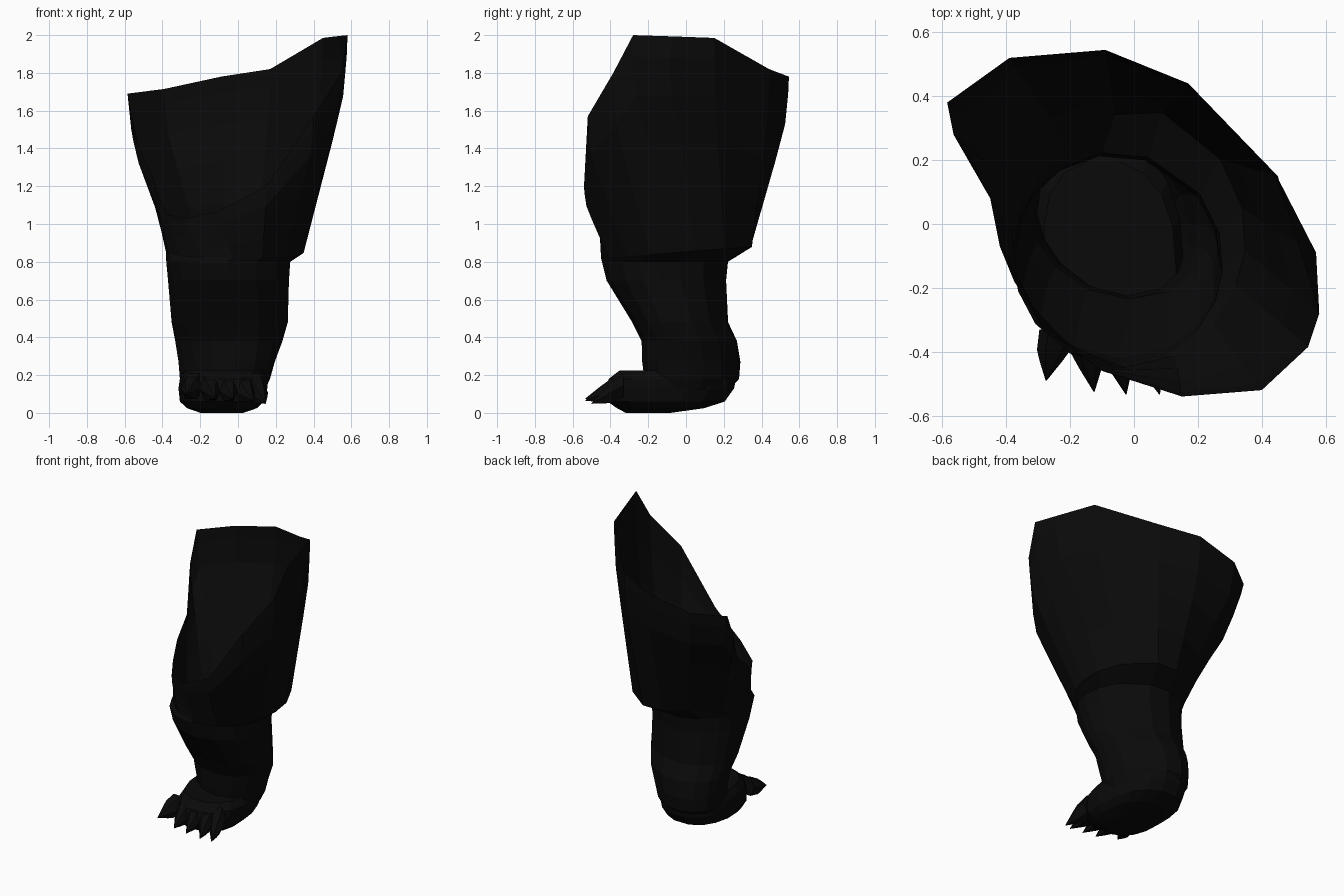
import bpy, bmesh, math
from mathutils import Vector

if "Cube" in bpy.data.objects:
    bpy.data.objects.remove(bpy.data.objects["Cube"])

mat = bpy.data.materials.new("near black fur")
mat.diffuse_color = (0.003, 0.003, 0.003, 1)
mat.use_nodes = True
mat.node_tree.nodes["Principled BSDF"].inputs["Base Color"].default_value = mat.diffuse_color


def make(name, rings, cap_start=False, cap_end=False):
    """Loft flat-shaded faces through closed rings of points."""
    bm = bmesh.new()
    loops = [[bm.verts.new(p) for p in r] for r in rings]
    n = len(loops[0])
    for a, b in zip(loops, loops[1:]):
        for i in range(n):
            j = (i + 1) % n
            bm.faces.new((a[i], a[j], b[j], b[i]))
    if cap_start:
        bm.faces.new(loops[0])
    if cap_end:
        bm.faces.new(loops[-1])
    bmesh.ops.recalc_face_normals(bm, faces=bm.faces)
    me = bpy.data.meshes.new(name)
    bm.to_mesh(me)
    bm.free()
    me.materials.append(mat)
    ob = bpy.data.objects.new(name, me)
    bpy.context.collection.objects.link(ob)
    return ob


def oval(z, x0, x1, y0, y1, shear, angles, power=1.0):
    """Oval ring inside the given bounds; shear slides the back to the left."""
    def s(v):
        return math.copysign(abs(v) ** power, v)
    rx, ry = (x1 - x0) / 2, (y1 - y0) / 2
    return [Vector(((x0 + x1) / 2 + rx * s(math.cos(a)) - shear * ry * s(math.sin(a)),
                    (y0 + y1) / 2 + ry * s(math.sin(a)), z))
            for a in angles]


# Slanted open rim of the thigh, clockwise from the back left corner
rim = [Vector(p) for p in (
    (-.585, .38, 1.69), (-.39, .52, 1.715), (-.09, .545, 1.78), (.17, .44, 1.82),
    (.45, .15, 1.985), (.515, -.065, 1.993), (.58, -.28, 2.0), (.545, -.385, 1.8),
    (.4, -.52, 1.57), (.15, -.54, 1.2), (-.1, -.46, 1.07), (-.28, -.33, 1.03),
    (-.375, -.18, 1.05), (-.42, -.07, 1.14), (-.45, .08, 1.25), (-.565, .28, 1.5))]
angles = []
for k, p in enumerate(rim):
    a = math.atan2(p.y + .04, p.x + .02)
    if k > 12 and a > 0:
        a -= 2 * math.pi
    even = math.radians(143 - 22.5 * k)
    angles.append((a + even) / 2)

# Overhanging hem at the knee, tucked in at the back left
hem = oval(.85, -.385, .35, -.45, .37, 0, angles, 1.06)
for p, a in zip(hem, angles):
    p.z += .03 * math.sin(a)
    tuck = max(0, -math.cos(a)) * max(0, math.sin(a))
    p.x *= 1 - .1 * tuck
    p.y *= 1 - .5 * tuck

# Thigh shell swelling from the hem to the rim
thigh = []
for t, f in ((0, 0), (.25, .32), (.5, .64), (.72, .9), (.9, .98), (1, 1)):
    ring = []
    for k, (h, r) in enumerate(zip(hem, rim)):
        slack = .1 * math.sin(math.pi * t) if r.x < -.5 else 0
        p = h.lerp(r, f - slack)
        p.z = h.z + (r.z - h.z) * t
        if k == 5 and .6 < t < 1:       # outer hip bulge
            p += Vector((.065, -.03, 0)) * t
        ring.append(p)
    thigh.append(ring)

# Shin rings: height, bounds and shear, ankle to knee
shin = [oval(*s, angles) for s in (
    (.12, -.28, .14, -.20, .23, .15),
    (.18, -.305, .165, -.22, .283, .2),
    (.27, -.312, .19, -.232, .29, .2),
    (.38, -.33, .232, -.235, .272, .17),
    (.48, -.35, .262, -.285, .225, .12),
    (.70, -.37, .27, -.42, .215, .05),
    (.80, -.38, .278, -.445, .225, .02))]
make("leg", shin + thigh)

# Foot: flat sole, rounded heel, broad front
even = [math.tau * (i + .5) / 16 for i in range(16)]
foot = [oval(*f, even, .85) for f in (
    (0, -.20, .03, -.32, -.08, 0),
    (.025, -.27, .10, -.37, .10, .05),
    (.06, -.305, .135, -.42, .21, .08),
    (.13, -.312, .152, -.43, .26, .08),
    (.18, -.305, .155, -.415, .27, .08),
    (.225, -.28, .13, -.355, .20, .08))]
make("foot", foot, True, True)

# Toes ending in pointed claws: base x, tip x, tip y, tip z
for i, (bx, tx, ty, tz) in enumerate((
        (-.235, -.275, -.49, .10), (-.155, -.125, -.525, .08),
        (-.07, -.025, -.533, .075), (.01, .08, -.533, .065),
        (.08, .145, -.50, .05))):
    base, tip = Vector((bx, -.33, .145)), Vector((tx, ty, tz))
    rings = []
    for f, r in ((0, .072), (.4, .062), (.62, .042), (1, .002)):
        c = base.lerp(tip, f)
        rings.append([c + Vector((r * .85 * math.cos(a), 0, r * math.sin(a)))
                      for a in (math.tau * k / 6 for k in range(6))])
    make("toe_claw_%d" % (i + 1), rings, True, True)
